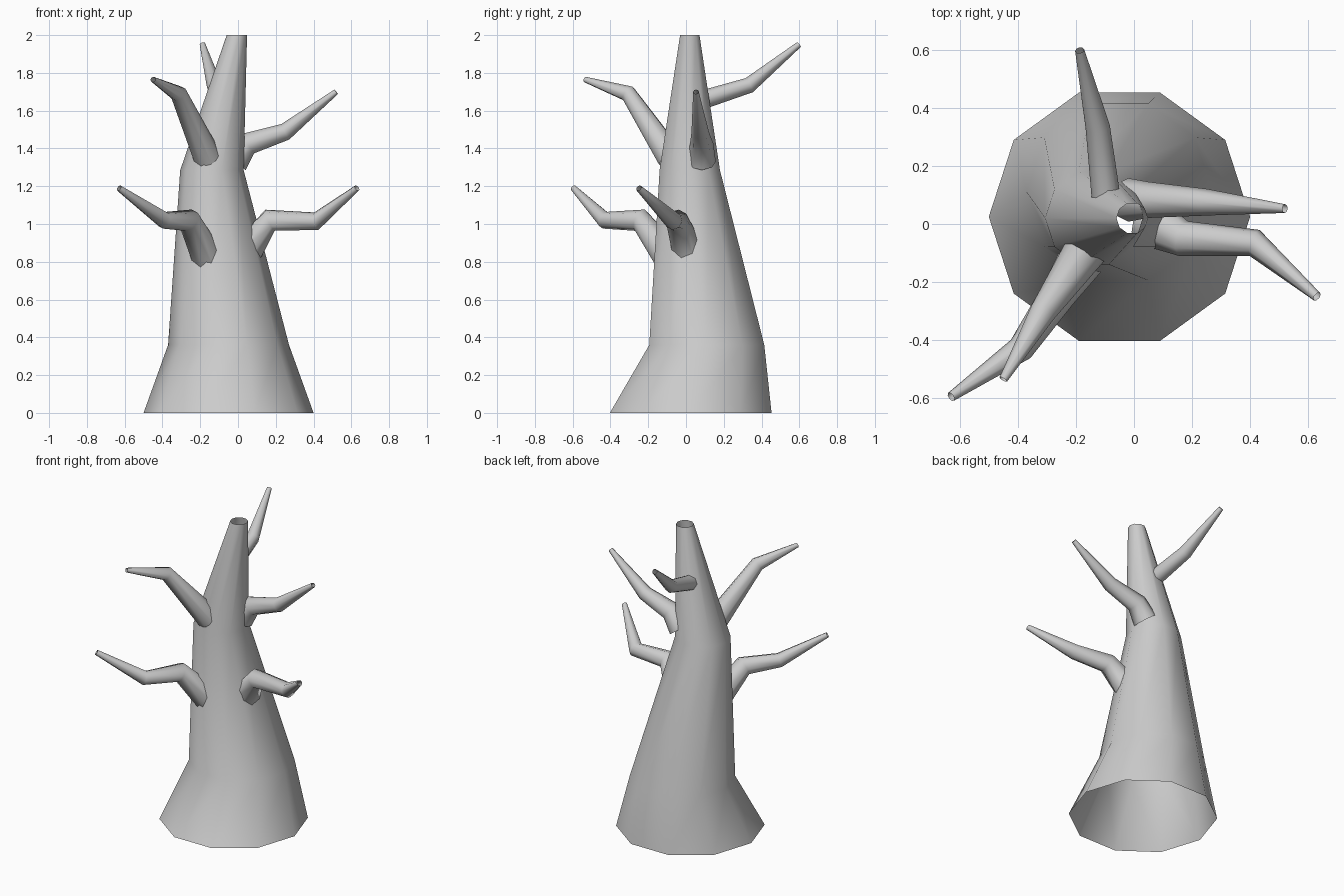
import bpy, bmesh, math
from mathutils import Vector

if "Cube" in bpy.data.objects:
    bpy.data.objects.remove(bpy.data.objects["Cube"])


def skin(name, rings):
    """Open tube through a list of equal-length point rings, smooth shaded."""
    bm = bmesh.new()
    vr = [[bm.verts.new(p) for p in r] for r in rings]
    n = len(vr[0])
    for a, b in zip(vr, vr[1:]):
        for i in range(n):
            j = (i + 1) % n
            bm.faces.new((a[i], a[j], b[j], b[i])).smooth = True
    me = bpy.data.meshes.new(name)
    bm.to_mesh(me)
    bm.free()
    ob = bpy.data.objects.new(name, me)
    bpy.context.collection.objects.link(ob)
    return ob


def circle(c, u, v, r, n):
    return [c + r * (math.cos(2 * math.pi * i / n) * u + math.sin(2 * math.pi * i / n) * v)
            for i in range(n)]


def branch(name, pts, n=8):
    """Tapered limb through (x, y, z, radius) joints, rings mitred at bends."""
    P = [Vector(p[:3]) for p in pts]
    d = [(b - a).normalized() for a, b in zip(P, P[1:])]
    tang = [d[0]] + [(a + b).normalized() for a, b in zip(d, d[1:])] + [d[-1]]
    u = d[0].cross(Vector((0, 0, 1))).normalized()
    rings = []
    for p, t, q in zip(P, tang, pts):
        u = (u - t * u.dot(t)).normalized()
        rings.append(circle(p, u, t.cross(u), q[3], n))
    return skin(name, rings)


# Trunk: leaning ten-sided rings, hollow at both ends
trunk = [(-0.05, 0.025, 0.0, 0.45), (-0.05, 0.11, 0.36, 0.32),
         (-0.138, 0.02, 1.285, 0.168), (-0.006, 0.02, 2.0, 0.054)]
X, Y = Vector((1, 0, 0)), Vector((0, 1, 0))
skin("trunk", [circle(Vector(t[:3]), X, Y, t[3], 10) for t in trunk])

# Limbs: root, bends, tip
branch("lower_left_branch", [(-0.16, -0.09, 0.82, 0.085), (-0.26, -0.24, 1.02, 0.062),
                             (-0.39, -0.43, 1.02, 0.046), (-0.63, -0.595, 1.19, 0.017)])
branch("lower_right_branch", [(0.06, 0.005, 0.87, 0.085), (0.17, -0.05, 1.02, 0.062),
                              (0.415, -0.065, 1.015, 0.048), (0.63, -0.25, 1.19, 0.017)])
branch("upper_left_branch", [(-0.16, -0.08, 1.35, 0.075), (-0.315, -0.305, 1.69, 0.045),
                             (-0.45, -0.535, 1.765, 0.015)])
branch("upper_right_branch", [(-0.02, 0.083, 1.33, 0.075), (0.05, 0.083, 1.425, 0.062),
                              (0.25, 0.075, 1.488, 0.046), (0.52, 0.053, 1.70, 0.015)])
branch("back_branch", [(-0.095, 0.08, 1.655, 0.05), (-0.125, 0.335, 1.735, 0.042),
                       (-0.187, 0.598, 1.95, 0.016)])
